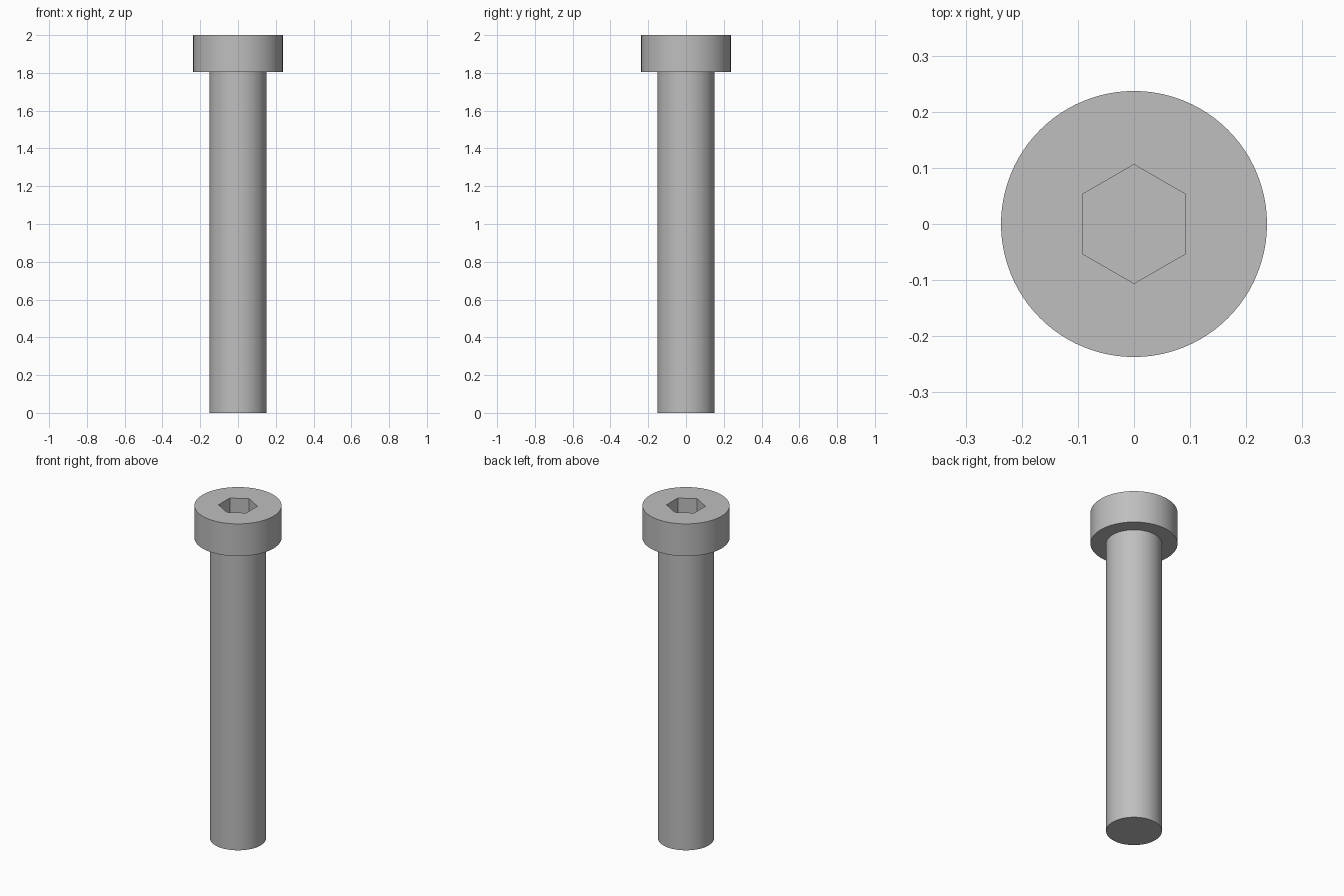
import bpy, bmesh, math

cube = bpy.data.objects.get("Cube")
if cube:
    bpy.data.objects.remove(cube, do_unlink=True)

HEAD_R, SHAFT_R, HEX_R = 0.237, 0.152, 0.106
HEAD_Z, TOP_Z, SOCKET_Z = 1.806, 2.0, 1.9

# Bare steel
steel = bpy.data.materials.new("steel grey")
steel.use_nodes = True
colour = (0.52, 0.52, 0.52, 1)
steel.diffuse_color = colour
steel.node_tree.nodes["Principled BSDF"].inputs["Base Color"].default_value = colour


def make_object(name, bm):
    bmesh.ops.recalc_face_normals(bm, faces=bm.faces)
    mesh = bpy.data.meshes.new(name)
    bm.to_mesh(mesh)
    bm.free()
    mesh.materials.append(steel)
    obj = bpy.data.objects.new(name, mesh)
    bpy.context.collection.objects.link(obj)
    return obj


# Shaft and cap head, turned from one half profile
bm = bmesh.new()
profile = [(0, 0), (SHAFT_R, 0), (SHAFT_R, HEAD_Z),
           (HEAD_R, HEAD_Z), (HEAD_R, TOP_Z), (0, TOP_Z)]
verts = [bm.verts.new((r, 0, z)) for r, z in profile]
edges = [bm.edges.new(pair) for pair in zip(verts, verts[1:])]
bmesh.ops.spin(bm, geom=verts + edges, cent=(0, 0, 0), axis=(0, 0, 1),
               angle=math.tau, steps=96, use_duplicate=False)
bmesh.ops.remove_doubles(bm, verts=bm.verts, dist=0.0001)
bolt = make_object("socket_head_bolt", bm)

# Hexagonal key socket, with corners towards front and back
bm = bmesh.new()
ring = [bm.verts.new((HEX_R * math.sin(i * math.tau / 6),
                      HEX_R * math.cos(i * math.tau / 6), SOCKET_Z))
        for i in range(6)]
floor = bm.faces.new(ring)
walls = bmesh.ops.extrude_face_region(bm, geom=[floor])
bmesh.ops.translate(bm, vec=(0, 0, 0.2),
                    verts=[v for v in walls["geom"] if isinstance(v, bmesh.types.BMVert)])
cutter = make_object("hex_socket_cutter", bm)
cutter.hide_render = True

cut = bolt.modifiers.new("hex socket", "BOOLEAN")
cut.operation = "DIFFERENCE"
cut.solver = "EXACT"
cut.object = cutter

# Bake the cut, then keep rims and socket edges crisp
bpy.ops.object.select_all(action="DESELECT")
bpy.context.view_layer.objects.active = bolt
bolt.select_set(True)
bpy.ops.object.modifier_apply(modifier=cut.name)
bpy.data.objects.remove(cutter, do_unlink=True)
bpy.ops.object.shade_smooth_by_angle(angle=math.radians(30))
